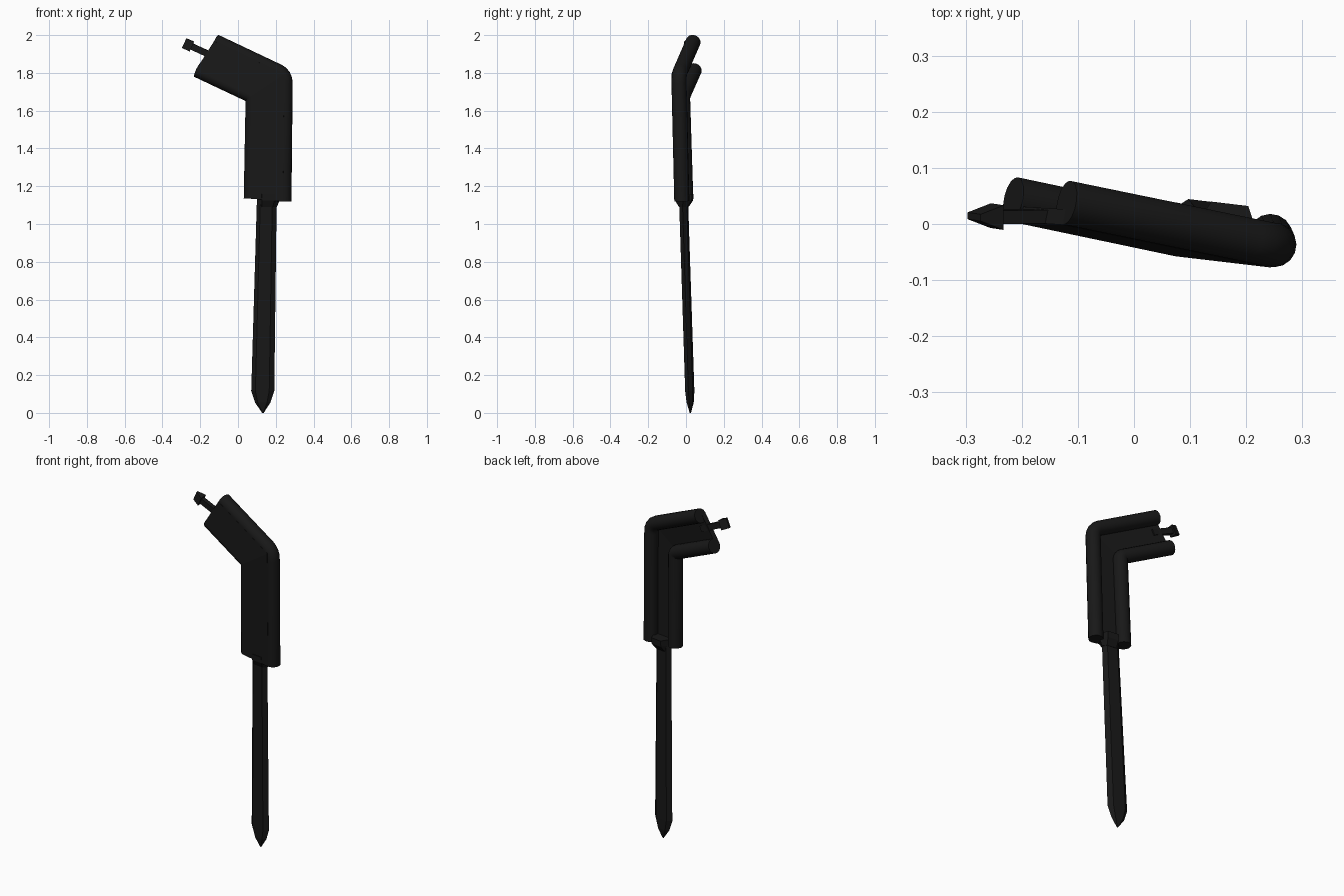
import bpy, bmesh
from mathutils import Vector as V

if "Cube" in bpy.data.objects:
    bpy.data.objects.remove(bpy.data.objects["Cube"])

mat = bpy.data.materials.new("black")
mat.diffuse_color = (0.009, 0.009, 0.009, 1)
mat.use_nodes = True
mat.node_tree.nodes["Principled BSDF"].inputs["Base Color"].default_value = mat.diffuse_color


def loft(name, rings):
    """Skin equal-length rings of points and cap both ends."""
    bm = bmesh.new()
    vs = [[bm.verts.new(p) for p in r] for r in rings]
    n = len(vs[0])
    for a, b in zip(vs, vs[1:]):
        for i in range(n):
            bm.faces.new((a[i], a[(i + 1) % n], b[(i + 1) % n], b[i]))
    bm.faces.new(vs[0][::-1])
    bm.faces.new(vs[-1])
    bmesh.ops.remove_doubles(bm, verts=bm.verts, dist=1e-5)
    bmesh.ops.recalc_face_normals(bm, faces=bm.faces)
    me = bpy.data.meshes.new(name)
    bm.to_mesh(me)
    bm.free()
    ob = bpy.data.objects.new(name, me)
    bpy.context.collection.objects.link(ob)
    me.materials.append(mat)
    return ob


def tube(name, a, c, b, r, fillet):
    """Bent round rail from a to b with a rounded corner at c."""
    u, v = (a - c).normalized(), (b - c).normalized()
    p, q = c + u * fillet, c + v * fillet
    path = [a] + [p * (1 - t) ** 2 + c * 2 * t * (1 - t) + q * t * t
                  for t in (0, .25, .5, .75, 1)] + [b]
    cu = bpy.data.curves.new(name, 'CURVE')
    cu.dimensions = '3D'
    cu.bevel_depth = r
    cu.bevel_resolution = 6
    cu.use_fill_caps = True
    sp = cu.splines.new('POLY')
    sp.points.add(len(path) - 1)
    for pt, co in zip(sp.points, path):
        pt.co = (*co, 1)
    ob = bpy.data.objects.new(name, cu)
    bpy.context.collection.objects.link(ob)
    bpy.ops.object.select_all(action='DESELECT')
    ob.select_set(True)
    bpy.context.view_layer.objects.active = ob
    bpy.ops.object.convert(target='MESH')
    ob = bpy.context.object
    ob.data.materials.clear()
    ob.data.materials.append(mat)
    bpy.ops.object.shade_smooth_by_angle()


# bent grip rails: bottom, corner, top end
outer = [V((.243, -.022, 1.12)), V((.25, -.038, 1.79)), V((-.12, .038, 1.965))]
inner = [V((.07, -.001, 1.135)), V((.08, -.018, 1.676)), V((-.215, .044, 1.815))]
R = .04
tube("outer_rail", *outer, R, .045)
tube("inner_rail", *inner, R, .02)

# front plate joining the rails
n_low = (outer[0] - inner[0]).cross(outer[1] - outer[0]).normalized()
n_arm = (outer[2] - inner[2]).cross(outer[2] - outer[1]).normalized()
normals = [n if n.y < 0 else -n for n in (n_low, (n_low + n_arm).normalized(), n_arm)]
loft("front_plate", [[o + n * R, i + n * R, i + n * .012, o + n * .012]
                     for o, i, n in zip(outer, inner, normals)])


def hexa(x, y, z, hw, ht):
    """Flattened, slightly yawed hexagonal section."""
    pts = [(-1, 0), (-.6, 1), (.6, 1), (1, 0), (.6, -1), (-.6, -1)]
    return [V((x + a * hw + b * ht * .12, y + b * ht - a * hw * .12, z)) for a, b in pts]


# blade with pointed tip, and the collar holding it
loft("blade", [hexa(.153, -.014, 1.16, .052, .020), hexa(.131, .02, .115, .061, .020),
               hexa(.131, .022, .055, .041, .016), hexa(.132, .023, 0, .004, .003)])
loft("blade_collar", [hexa(.165, -.01, 1.16, .055, .046), hexa(.165, -.01, 1.125, .055, .044),
                      hexa(.158, -.012, 1.09, .048, .022)])

# latch rod and barbed head at the top end
start, tip = V((-.11, .014, 1.878)), V((-.285, .013, 1.958))
d = (tip - start).normalized()
w = V((.5, -.06, .86))
w = (w - d * w.dot(d)).normalized()
n = w.cross(d).normalized()


def latch_bar(name, profile, width):
    """Extrude an (along, depth) profile across the arm."""
    loft(name, [[tip + d * s + n * t + w * k * width / 2 for s, t in profile]
                for k in (-1, 1)])


latch_bar("latch_rod", [(-.19, -.012), (-.02, -.012), (-.02, .012), (-.19, .012)], .034)
latch_bar("latch_head", [(0, -.006), (0, .006), (-.045, .022), (-.045, .01),
                         (-.045, -.01), (-.045, -.022)], .056)
